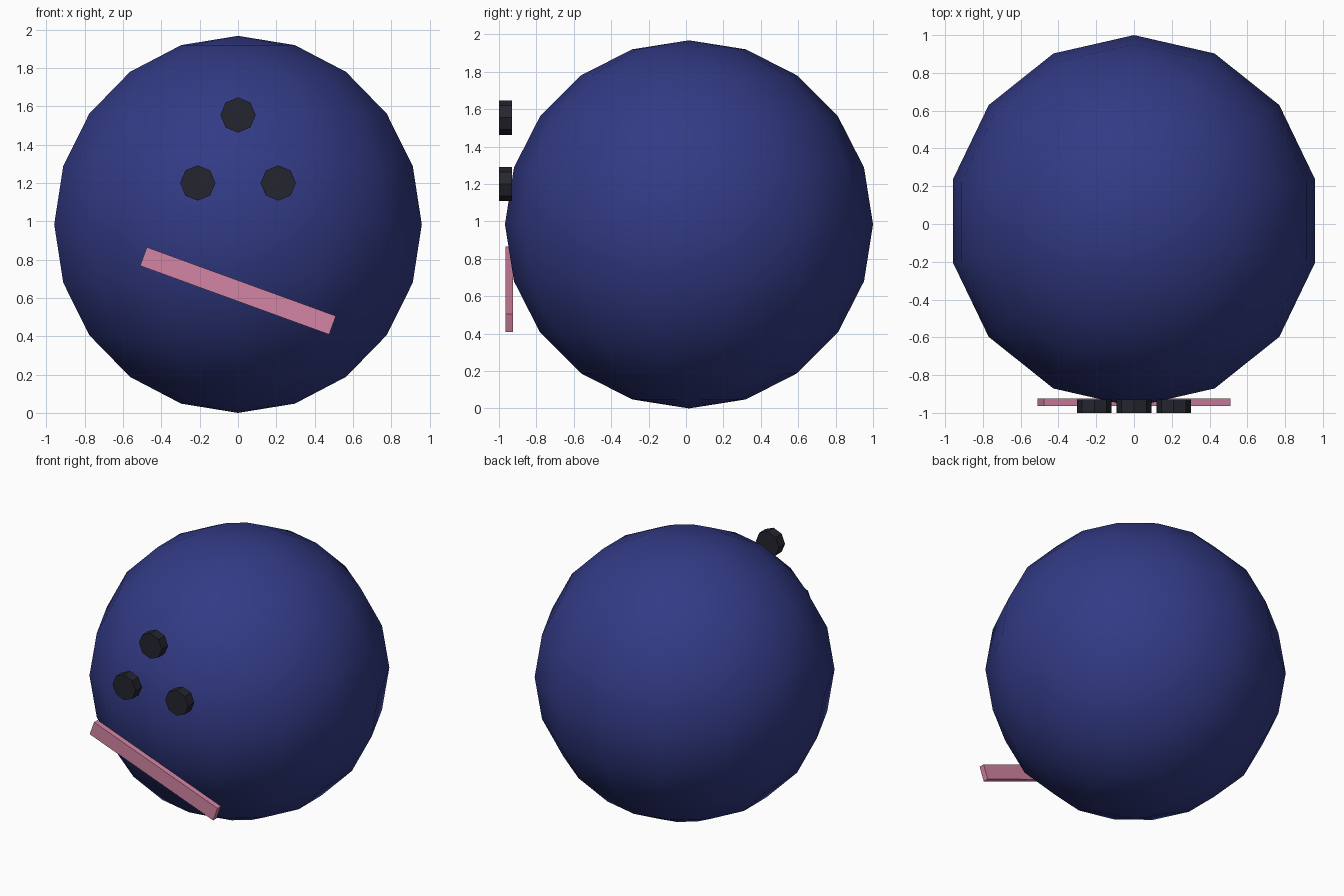
import bpy
import bmesh
from math import sin, cos, pi, radians
from mathutils import Matrix, Vector

cube = bpy.data.objects.get("Cube")
if cube:
    bpy.data.objects.remove(cube, do_unlink=True)


def material(name, rgb):
    mat = bpy.data.materials.new(name)
    mat.use_nodes = True
    color = (*rgb, 1)
    mat.diffuse_color = color
    mat.node_tree.nodes["Principled BSDF"].inputs["Base Color"].default_value = color
    return mat


def finish(name, bm, mat, location, smooth=False):
    bmesh.ops.recalc_face_normals(bm, faces=bm.faces[:])
    for face in bm.faces:
        face.smooth = smooth
    mesh = bpy.data.meshes.new(name)
    bm.to_mesh(mesh)
    bm.free()
    mesh.materials.append(mat)
    obj = bpy.data.objects.new(name, mesh)
    obj.location = location
    bpy.context.collection.objects.link(obj)
    return obj


blue = material("deep blue", (0.032, 0.043, 0.235))
black = material("black", (0.018, 0.019, 0.028))
pink = material("pink", (0.66, 0.235, 0.37))

# Ball: half-circle profile spun around z, one meridian at the front
RADIUS, RINGS, SEGMENTS = 0.984, 10, 14
bm = bmesh.new()
angles = [pi * i / RINGS for i in range(RINGS + 1)]
points = [bm.verts.new((0, -RADIUS * sin(a), RADIUS * cos(a))) for a in angles]
edges = [bm.edges.new(pair) for pair in zip(points, points[1:])]
bmesh.ops.spin(bm, geom=points + edges, cent=(0, 0, 0), axis=(0, 0, 1),
               angle=2 * pi, steps=SEGMENTS)
bmesh.ops.remove_doubles(bm, verts=bm.verts[:], dist=0.001)
finish("ball", bm, blue, (0, 0.016, RADIUS), smooth=True)

# Holes: three octagonal studs facing forward
for name, x, z in (("top_hole", 0, 1.555), ("left_hole", 0.21, 1.2),
                   ("right_hole", -0.21, 1.2)):
    bm = bmesh.new()
    bmesh.ops.create_cone(bm, cap_ends=True, segments=8, radius1=0.092,
                          radius2=0.092, depth=0.07,
                          matrix=Matrix.Rotation(radians(90), 4, "X"))
    finish(name, bm, black, (x, -0.965, z))

# Mouth: tilted flat bar
bm = bmesh.new()
bmesh.ops.create_cube(bm, size=1, matrix=Matrix.Diagonal(Vector((1.05, 0.04, 0.103, 1))))
mouth = finish("mouth", bm, pink, (0, -0.944, 0.637))
mouth.rotation_euler.y = radians(20)
